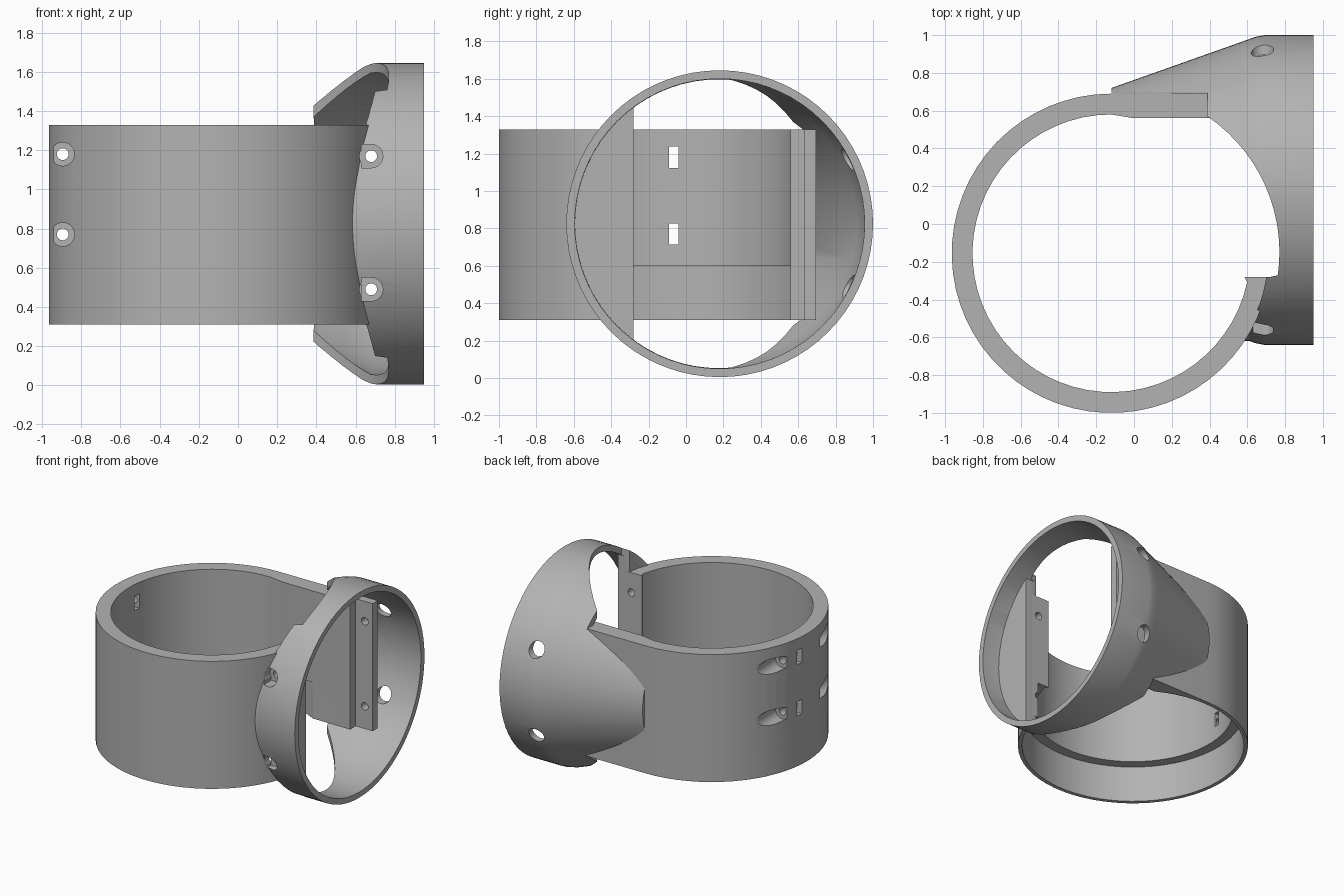
import bpy, bmesh
from math import sin, cos, radians, pi
from mathutils import Matrix, Vector

if "Cube" in bpy.data.objects:
    bpy.data.objects.remove(bpy.data.objects["Cube"], do_unlink=True)

grey = bpy.data.materials.new("plain grey")
grey.use_nodes = True
grey.diffuse_color = (0.45, 0.45, 0.45, 1)
grey.node_tree.nodes["Principled BSDF"].inputs["Base Color"].default_value = (0.45, 0.45, 0.45, 1)

CX, CY = -0.12, -0.155        # clamp ring centre
HY, HZ = 0.18, 0.825          # housing axis
Z0, Z1 = 0.31, 1.33           # clamp ring height


def finish(bm, name):
    bmesh.ops.recalc_face_normals(bm, faces=bm.faces)
    me = bpy.data.meshes.new(name)
    bm.to_mesh(me)
    bm.free()
    me.materials.append(grey)
    ob = bpy.data.objects.new(name, me)
    bpy.context.collection.objects.link(ob)
    return ob


def arc(r, a0, a1, n, cx=CX, cy=CY):
    angles = [radians(a0 + (a1 - a0) * i / n) for i in range(n + 1)]
    return [(cx + r * cos(a), cy + r * sin(a)) for a in angles]


def prism(name, pts, z0, z1):
    bm = bmesh.new()
    face = bm.faces.new([bm.verts.new((x, y, z0)) for x, y in pts])
    up = bmesh.ops.extrude_face_region(bm, geom=[face])["geom"]
    bmesh.ops.translate(bm, vec=(0, 0, z1 - z0),
                        verts=[v for v in up if isinstance(v, bmesh.types.BMVert)])
    return finish(bm, name)


def box(name, x0, x1, y0, y1, z0, z1):
    return prism(name, [(x0, y0), (x1, y0), (x1, y1), (x0, y1)], z0, z1)


def rod(name, r, y0, y1, x, z):
    bm = bmesh.new()
    m = Matrix.Translation((x, (y0 + y1) / 2, z)) @ Matrix.Rotation(pi / 2, 4, 'X')
    bmesh.ops.create_cone(bm, cap_ends=True, segments=24, radius1=r, radius2=r,
                          depth=y1 - y0, matrix=m)
    return finish(bm, name)


def lathe(name, profile, n=72):
    # closed profile of (x, radius) turned around the housing axis
    bm = bmesh.new()
    rings = []
    for i in range(n):
        a = 2 * pi * i / n
        rings.append([bm.verts.new((x, HY + r * cos(a), HZ + r * sin(a))) for x, r in profile])
    k = len(profile)
    for i in range(n):
        a, b = rings[i], rings[(i + 1) % n]
        for j in range(k):
            bm.faces.new((a[j], a[(j + 1) % k], b[(j + 1) % k], b[j]))
    return finish(bm, name)


def boolean(ob, tool, op='DIFFERENCE'):
    mod = ob.modifiers.new("cut", 'BOOLEAN')
    mod.operation, mod.solver, mod.object = op, 'EXACT', tool
    bpy.context.view_layer.objects.active = ob
    bpy.ops.object.modifier_apply(modifier=mod.name)


# Clamp ring with end block and straight tab
outline = [(0.585, -0.28), (0.745, -0.28), (0.745, -0.39), (0.69, -0.39)]
outline += arc(0.845, -18, -270, 44)
outline += [(0.6, 0.695), (0.75, 0.695), (0.75, 0.63), (0.6, 0.63), (0.6, 0.56), (0.0, 0.56)]
outline += arc(0.735, -270, -12, 44)
ring = prism("clamp_ring", outline, Z0, Z1)

# Round housing: short tube running into a hollow cone
housing = lathe("housing", [(0.95, 0.82), (0.69, 0.82), (0.64, 0.81), (0.58, 0.788), (-0.12, 0.54),
                            (-0.12, 0.49), (0.55, 0.73), (0.68, 0.772), (0.95, 0.775)])

# Solid web closing the front side of the housing
chord = arc(0.8, 0, 360, 72, 0, 0)[:-1]
bm = bmesh.new()
end = bm.faces.new([bm.verts.new((0.55, HY + a, HZ + b)) for a, b in chord])
up = bmesh.ops.extrude_face_region(bm, geom=[end])["geom"]
bmesh.ops.translate(bm, vec=(0.25, 0, 0), verts=[v for v in up if isinstance(v, bmesh.types.BMVert)])
web = finish(bm, "front_web")

# Cutters
cutters = []


def cut(parts, tool):
    tool.hide_render = True
    cutters.append(tool)
    for p in parts:
        boolean(p, tool)


clear = [(-1.3, 0.695), (0.39, 0.695)] + arc(0.87, 56, -8, 14, -0.1, -0.15)
clear += arc(0.83, -9, -90, 16) + [(-1.3, -1.2)]
cut([housing, web], prism("clearance_cutter", clear, -0.2, 1.9))
cut([web], box("web_cutter", 0, 1.2, -0.28, 1.3, -0.2, 1.9))
cut([ring], prism("recess_cutter", arc(0.815, 0, 360, 64)[:-1], 0.2, 0.6))

# Housing bolt holes with counterbores
for z in (1.17, 0.49):
    cut([ring, housing, web], rod("bolt_cutter", 0.03, -1.2, 1.2, 0.68, z))
    cut([ring, housing, web], rod("front_bore_cutter", 0.06, -1.2, -0.48, 0.68, z))
    cut([ring, housing, web], box("bore_side_cutter", 0.63, 0.68, -1.2, -0.48, z - 0.06, z + 0.06))
    cut([housing], rod("back_bore_cutter", 0.06, 0.72, 1.2, 0.68, z))

# Ring bolt holes with counterbores and nut slots
for z in (1.18, 0.77):
    cut([ring], rod("bolt_cutter", 0.03, -0.7, 0.4, -0.895, z))
    cut([ring], rod("front_bore_cutter", 0.06, -0.9, -0.35, -0.895, z))
    cut([ring], rod("back_bore_cutter", 0.06, 0.06, 0.6, -0.895, z))
    cut([ring], box("slot_cutter", -1.1, -0.7, -0.09, -0.04, z - 0.057, z + 0.057))

for c in cutters:
    bpy.data.objects.remove(c, do_unlink=True)

bpy.ops.object.select_all(action='DESELECT')
for p in (ring, housing, web):
    p.select_set(True)
bpy.context.view_layer.objects.active = ring
bpy.ops.object.shade_smooth_by_angle(angle=radians(25))
